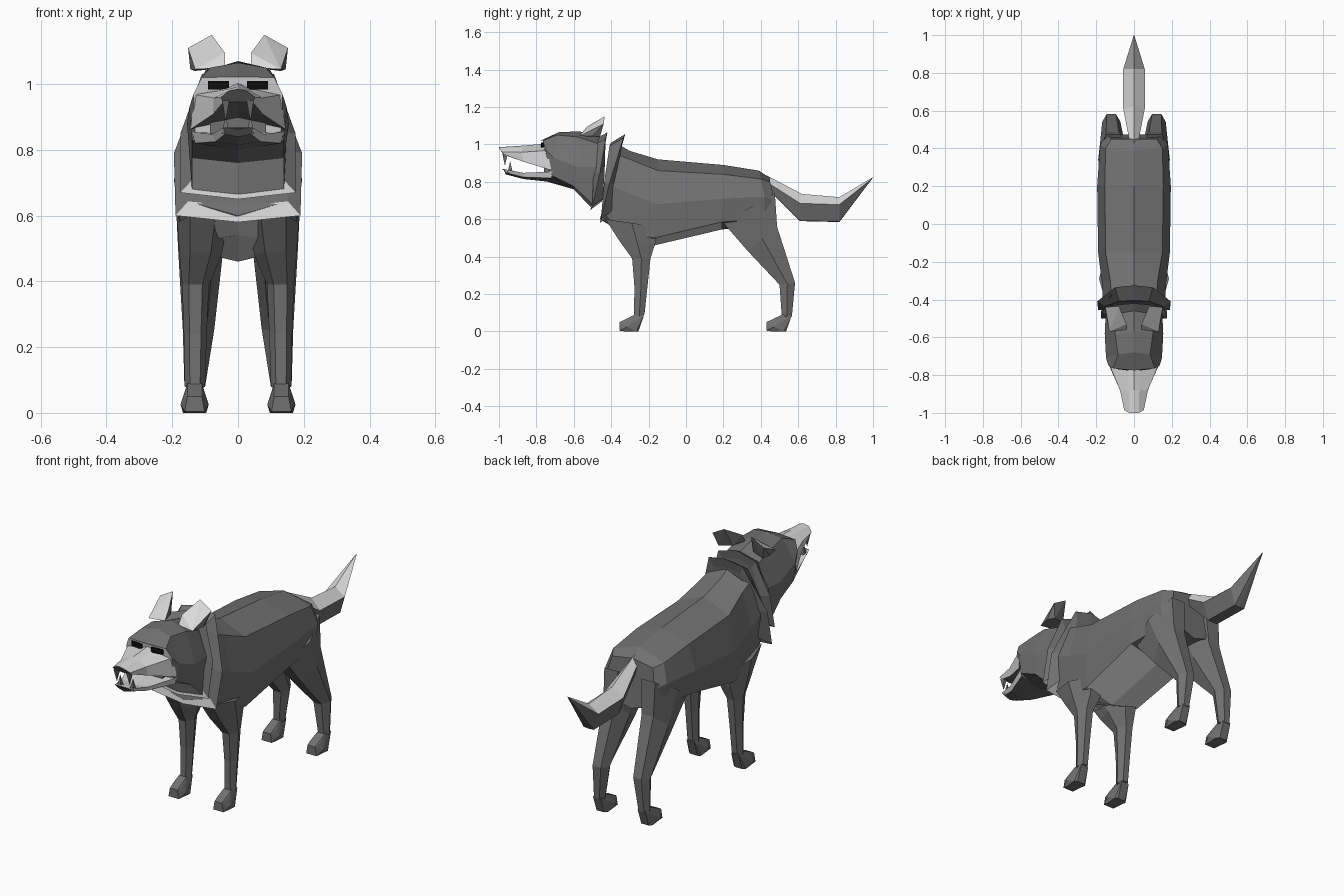
import bpy, bmesh
from mathutils import Vector

if "Cube" in bpy.data.objects:
    bpy.data.objects.remove(bpy.data.objects["Cube"])


def material(name, v):
    m = bpy.data.materials.new(name)
    m.diffuse_color = (v, v, v, 1)
    m.use_nodes = True
    m.node_tree.nodes["Principled BSDF"].inputs["Base Color"].default_value = m.diffuse_color
    return m


MATS = [material("dark grey fur", 0.165), material("pale grey fur", 0.70),
        material("black", 0.004)]
MAIN, PALE, BLACK = range(3)


def finish(name, bm):
    me = bpy.data.meshes.new(name)
    bmesh.ops.recalc_face_normals(bm, faces=bm.faces)
    bm.to_mesh(me)
    bm.free()
    for m in MATS:
        me.materials.append(m)
    ob = bpy.data.objects.new(name, me)
    bpy.context.collection.objects.link(ob)
    return ob


def skin(name, rings, colours, caps=(MAIN, MAIN)):
    """Bridge closed rings of equal length, colouring each strip."""
    bm = bmesh.new()
    vs = [[bm.verts.new(p) for p in r] for r in rings]
    n = len(vs[0])
    for a, b in zip(vs, vs[1:]):
        for i in range(n):
            j = (i + 1) % n
            bm.faces.new((a[i], a[j], b[j], b[i])).material_index = colours[i]
    for r, c in ((vs[0], caps[0]), (vs[-1], caps[1])):
        bm.faces.new(r).material_index = c
    return finish(name, bm)


def mirrored_skin(name, halves, colours, caps=(MAIN, MAIN)):
    """Half outlines run from the top centre to the bottom centre."""
    rings = [h + [(-x, y, z) for x, y, z in h[-2:0:-1]] for h in halves]
    return skin(name, rings, colours + colours[::-1], caps)


def hull(name, pts, side=1, colour=MAIN, rule=None):
    bm = bmesh.new()
    for x, y, z in pts:
        bm.verts.new((x * side, y, z))
    bmesh.ops.convex_hull(bm, input=bm.verts[:])
    bm.normal_update()
    for f in bm.faces:
        f.material_index = rule(f.normal) if rule else colour
    return finish(name, bm)


def box(x0, x1, y0, y1, z0, z1):
    return [(x, y, z) for x in (x0, x1) for y in (y0, y1) for z in (z0, z1)]


# Torso from the neck to the rump, with a pale chest and belly
torso = mirrored_skin("torso", [
    [(0, -.36, 1.0), (.12, -.38, .95), (.165, -.42, .79), (.14, -.45, .64), (0, -.46, .60)],
    [(0, -.30, .965), (.125, -.30, .92), (.17, -.31, .74), (.15, -.33, .52), (0, -.34, .54)],
    [(0, -.15, .92), (.15, -.15, .86), (.19, -.15, .68), (.165, -.17, .50), (0, -.17, .46)],
    [(0, .2, .89), (.155, .2, .84), (.195, .2, .71), (.18, .19, .585), (0, .19, .545)],
    [(0, .39, .86), (.15, .40, .815), (.18, .42, .72), (.16, .42, .60), (0, .42, .57)],
    [(0, .45, .82), (.12, .45, .80), (.145, .475, .70), (.13, .475, .6), (0, .47, .56)]],
    [MAIN, MAIN, MAIN, PALE])
for p in torso.data.polygons:
    if p.center.y > .22:
        p.material_index = MAIN

# Two flared collars of neck fur, pale under the throat
collars = {
    "rear_collar": [(0, -.325, 1.055), (.10, -.335, 1.035), (.195, -.41, .79),
                    (.19, -.455, .60), (0, -.46, .58)],
    "front_collar": [(0, -.42, 1.065), (.11, -.43, 1.03), (.175, -.46, .85),
                     (.175, -.50, .67), (0, -.51, .65)]}
for name, edge in collars.items():
    cy = (edge[0][1] + edge[-1][1]) / 2
    cz = (edge[0][2] + edge[-1][2]) / 2
    height = edge[0][2] - edge[-1][2]

    def shrunk(s, dy_top, dy_bottom):
        ring = []
        for x, y, z in edge:
            t = (z - edge[-1][2]) / height
            dy = dy_top * t + dy_bottom * (1 - t)
            ring.append((x * s, cy + (y - cy) * s + dy, cz + (z - cz) * s))
        return ring
    mirrored_skin(name, [shrunk(.80, -.065, -.005), edge, shrunk(.78, .0, .05)],
                  [MAIN, MAIN, MAIN, PALE])

# Head with a pale face band and throat
head = mirrored_skin("head", [
    [(0, -.45, 1.04), (.10, -.46, 1.0), (.15, -.48, .88), (.14, -.50, .68), (0, -.51, .665)],
    [(0, -.57, 1.07), (.10, -.58, 1.04), (.155, -.58, .88), (.14, -.60, .775), (0, -.60, .76)],
    [(0, -.68, 1.065), (.085, -.69, 1.05), (.148, -.71, .93), (.14, -.71, .83), (0, -.74, .80)],
    [(0, -.775, 1.022), (.11, -.765, 1.02), (.135, -.75, .97), (.13, -.73, .85), (0, -.74, .81)]],
    [MAIN, MAIN, MAIN, PALE], caps=(MAIN, PALE))
for p in head.data.polygons:
    if -.73 < p.center.y < -.6 and p.center.z < .82:
        p.material_index = MAIN

# Upper snout, ending in a dark nose
mirrored_skin("snout", [
    [(0, -.76, 1.003), (.03, -.76, .988), (.132, -.74, .968), (.145, -.72, .862), (0, -.74, .895)],
    [(0, -.88, .993), (.028, -.88, .985), (.074, -.88, .958), (.076, -.87, .908), (0, -.87, .92)],
    [(0, -1, .985), (.026, -1, .98), (.052, -.985, .96), (.045, -.97, .945), (0, -.975, .945)]],
    [PALE, PALE, PALE, MAIN])

# Lower jaw: pale above, dark below
mirrored_skin("lower_jaw", [
    [(0, -.71, .85), (.142, -.71, .855), (.13, -.72, .82), (0, -.73, .80)],
    [(0, -.87, .84), (.078, -.87, .848), (.068, -.87, .825), (0, -.87, .815)],
    [(0, -.985, .865), (.045, -.975, .868), (.04, -.96, .848), (0, -.965, .84)]],
    [PALE, PALE, MAIN])
hull("mouth_lining", box(-.085, .085, -.758, -.72, .835, .90))

# Tail: pale along the top
mirrored_skin("tail", [
    [(0, .43, .835), (.022, .43, .80), (.02, .45, .75), (0, .45, .75)],
    [(0, .62, .735), (.057, .61, .685), (.03, .61, .592), (0, .61, .59)],
    [(0, .82, .718), (.057, .82, .678), (.03, .82, .587), (0, .82, .585)],
    [(0, 1.0, .825), (.002, .998, .82), (.002, .995, .817), (0, .995, .816)]],
    [PALE, MAIN, MAIN])


def leg_ring(x0, x1, y0, z0, y1, z1):
    """Hexagon sloping from its front height z0 to its back height z1."""
    q, ym, zm = (x1 - x0) * .25, (y0 + y1) / 2, (z0 + z1) / 2
    return [(x0 + q, y0, z0), (x1 - q, y0, z0), (x1, ym, zm),
            (x1 - q, y1, z1), (x0 + q, y1, z1), (x0, ym, zm)]


LEGS = {
    "front": [(.03, .185, -.43, .60, -.15, .56), (.05, .178, -.36, .49, -.165, .47),
              (.088, .170, -.288, .39, -.19, .39), (.095, .165, -.276, .24, -.205, .25),
              (.10, .162, -.278, .07, -.222, .09)],
    "hind": [(.03, .19, .20, .58, .475, .74), (.045, .182, .33, .43, .487, .56),
             (.072, .168, .50, .25, .583, .26), (.10, .163, .512, .08, .566, .08)]}
PAWS = {"front": -.355, "hind": .43}   # toe positions

for side, label in ((1, "left"), (-1, "right")):
    # Legs and paws
    for kind, rows in LEGS.items():
        rings = [[Vector((x * side, y, z)) for x, y, z in leg_ring(*r)] for r in rows]
        skin(f"{label}_{kind}_leg", rings, [MAIN] * 6)
        t = PAWS[kind]
        back = .135 if kind == "hind" else .13
        paw = [(x, t + dy, z) for a, dy, z in (
            (.022, 0, .05), (.03, 0, .004), (.043, .04, .025), (.028, .035, .06),
            (.035, .09, 0), (.028, .03, 0), (.022, back - .05, .09),
            (.022, back, .085), (.022, back - .03, 0)) for x in (.132 - a, .132 + a)]
        hull(f"{label}_{kind}_paw", paw, side)

    # Ears, pale on the forward faces
    hull(f"{label}_ear",
         [(.04, -.56, 1.05), (.13, -.57, 1.045), (.04, -.53, 1.095), (.145, -.50, 1.045),
          (.08, -.435, 1.15), (.152, -.44, 1.11), (.06, -.48, 1.05), (.13, -.46, 1.04)],
         side, rule=lambda n: PALE if n.y < -.1 and n.z > .15 else MAIN)

    # Eyes
    hull(f"{label}_eye",
         [(x, y + d, z) for x, y in ((.028, -.776), (.092, -.768))
          for z in (.984, 1.01) for d in (0, .008)], side, BLACK)

    # Fangs
    for name, y, base, tip in (("upper", -.968, .95, .885), ("lower", -.94, .85, .91)):
        hull(f"{label}_{name}_fang",
             [(.026, y - .014, base), (.048, y - .014, base), (.048, y + .014, base),
              (.026, y + .014, base), (.038, y, tip)], side)
